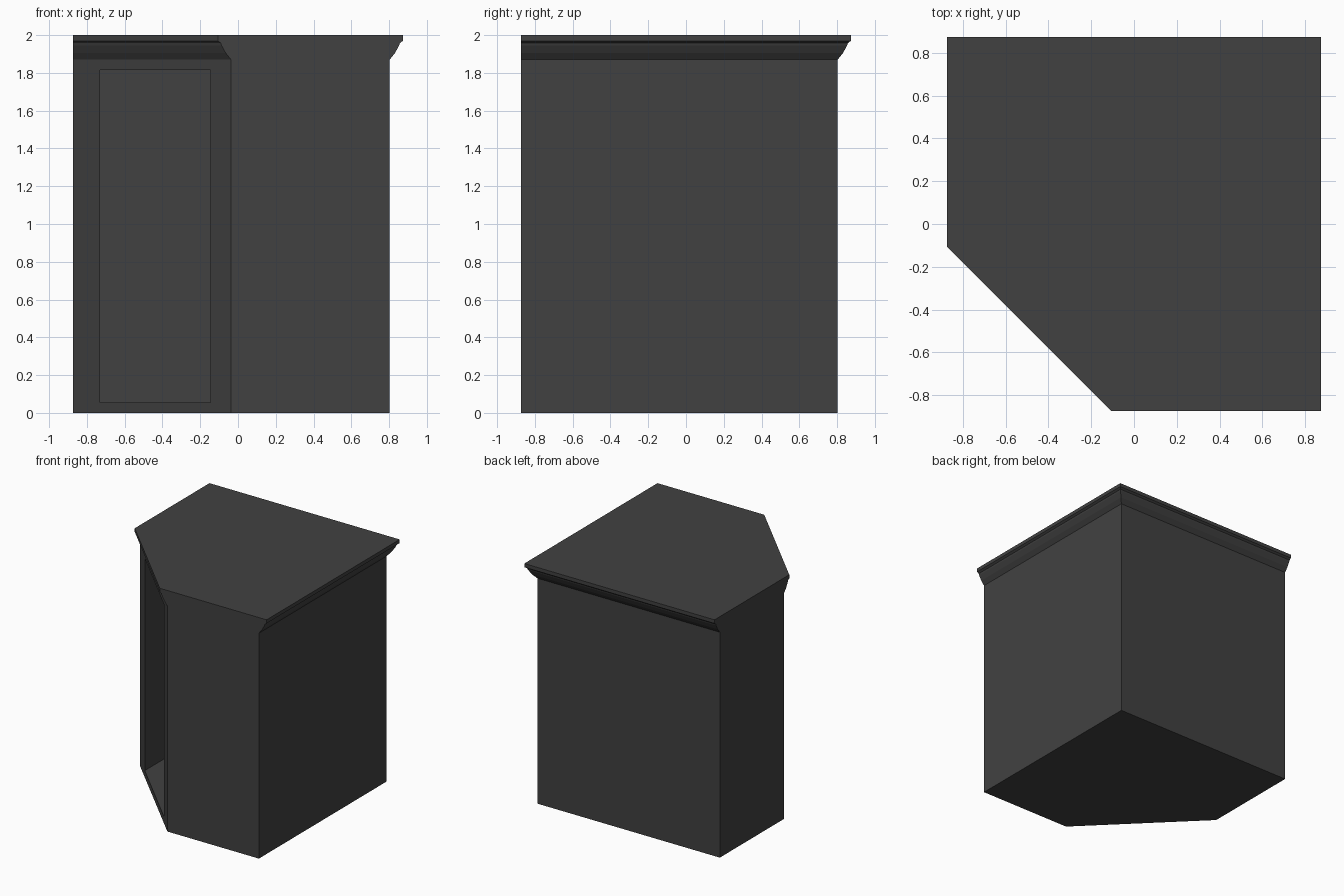
import bpy
import bmesh

old = bpy.data.objects.get("Cube")
if old:
    bpy.data.objects.remove(old, do_unlink=True)

WALL = -0.873      # flush sides on -x and -y
BODY = 0.803       # cabinet sides on +x and +y
CUT = -0.037       # where the diagonal front meets the flush sides
BODY_TOP = 1.87

charcoal = bpy.data.materials.new("charcoal")
charcoal.use_nodes = True
colour = (0.053, 0.053, 0.053, 1)
charcoal.diffuse_color = colour
charcoal.node_tree.nodes["Principled BSDF"].inputs["Base Color"].default_value = colour


def loft(name, rings):
    """Stack outlines of equal length, each (points, z), into a closed solid."""
    bm = bmesh.new()
    loops = [[bm.verts.new((x, y, z)) for x, y in pts] for pts, z in rings]
    bm.faces.new(loops[0][::-1])
    bm.faces.new(loops[-1])
    for low, high in zip(loops, loops[1:]):
        n = len(low)
        for i in range(n):
            j = (i + 1) % n
            bm.faces.new((low[i], low[j], high[j], high[i]))
    bmesh.ops.recalc_face_normals(bm, faces=bm.faces)
    mesh = bpy.data.meshes.new(name)
    bm.to_mesh(mesh)
    bm.free()
    mesh.materials.append(charcoal)
    obj = bpy.data.objects.new(name, mesh)
    bpy.context.collection.objects.link(obj)
    return obj


def footprint(out=0.0):
    """Corner cabinet outline; out pushes the back, left and diagonal sides."""
    far, cut = BODY + out, CUT - out
    return [(cut, WALL), (far, WALL), (far, far), (WALL, far), (WALL, cut)]


# Cabinet carcass
body = loft("cabinet_body", [(footprint(), 0), (footprint(), BODY_TOP)])

# Hollow interior, open through the diagonal front
left, right, low, back = -0.73, -0.145, -0.765, 0.745
room = [(right, low), (back, low), (back, back), (left, back), (left, -0.18),
        (left, -0.4), (-0.4, low)]
cutter = loft("interior_cutter", [(room, 0.055), (room, 1.815)])
cutter.hide_render = True
hollow = body.modifiers.new("interior", 'BOOLEAN')
hollow.operation = 'DIFFERENCE'
hollow.solver = 'EXACT'
hollow.object = cutter
bpy.context.view_layer.objects.active = body
bpy.ops.object.modifier_apply(modifier=hollow.name)
bpy.data.objects.remove(cutter, do_unlink=True)

# Crown moulding with a solid top
profile = [(0, BODY_TOP), (0.028, 1.905), (0.05, 1.945), (0.054, 1.958),
           (0.07, 1.97), (0.07, 2.0)]
loft("crown_moulding", [(footprint(out), z) for out, z in profile])
